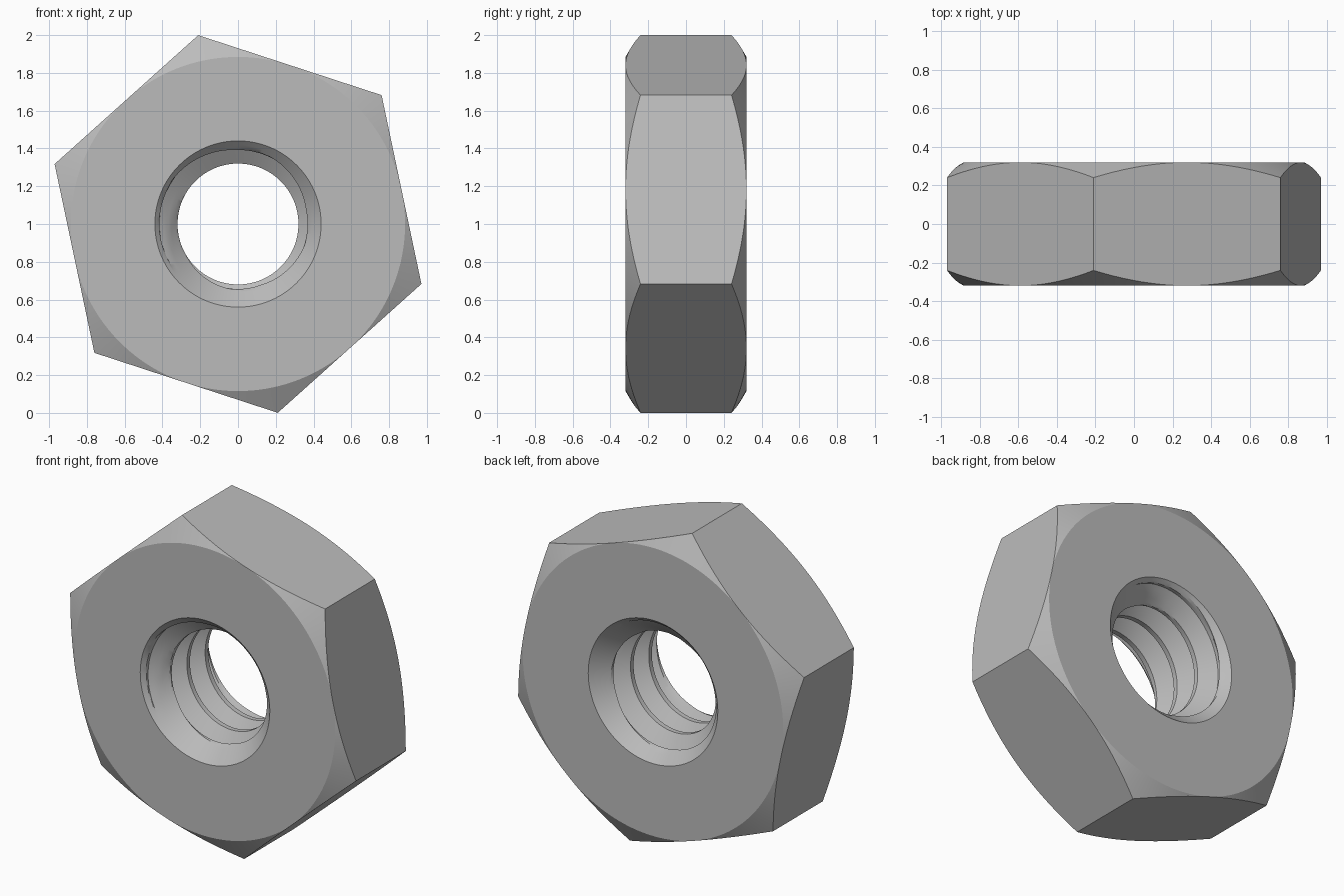
import bpy, bmesh, math

if "Cube" in bpy.data.objects:
    bpy.data.objects.remove(bpy.data.objects["Cube"], do_unlink=True)

# Main dimensions
HALF = 0.32                      # half thickness
CORNER = 1.0215                  # centre to hexagon corner
FLAT = CORNER * math.cos(math.pi / 6)
START = math.radians(101.9)      # direction of the first corner
MINOR, MAJOR, PITCH = 0.32, 0.416, 0.177
MOUTH = 0.44                     # countersink radius at the face
COLS, SUB, TURNS = 144, 4, 4


def thread_period():
    """Offset and radius along one pitch, from crest through root to crest."""
    crest, root = 0.015, 0.011
    keys = [(-crest, MINOR), (crest, MINOR),
            (PITCH / 2 - root, MAJOR), (PITCH / 2 + root, MAJOR),
            (PITCH - crest, MINOR)]
    points = []
    for (y0, r0), (y1, r1) in zip(keys, keys[1:]):
        for i in range(SUB):
            t = i / SUB
            points.append((y0 + (y1 - y0) * t, r0 + (r1 - r0) * t))
    return points


PERIOD = thread_period()


def section(angle):
    """Closed (radius, y) section of the nut at one angle about its axis."""
    points = []
    # Threaded bore, widened by a 45 degree countersink at both ends
    shift = -0.20 - PITCH * (angle - math.pi) / math.tau
    for turn in range(-TURNS, TURNS + 1):
        for offset, radius in PERIOD:
            y = max(-HALF, min(HALF, shift + turn * PITCH + offset))
            sink = MOUTH - (HALF - abs(y))
            r = MOUTH if abs(y) == HALF else max(radius, sink)
            points.append((min(r, MOUTH), y))
    # Flat ring, conical corner chamfer and hexagon side
    side = (angle - START) % (math.pi / 3) - math.pi / 6
    outer = FLAT / math.cos(side)
    edge = HALF - (outer - FLAT) * math.tan(math.pi / 6)
    points += [(FLAT, HALF), (outer, edge), (outer, -edge), (FLAT, -HALF)]
    return points


# Nut body
bm = bmesh.new()
columns = []
for j in range(COLS + 1):
    a = START + math.tau * j / COLS
    columns.append([bm.verts.new((r * math.cos(a), y, 1 + r * math.sin(a)))
                    for r, y in section(a)])
for left, right in zip(columns, columns[1:]):
    for k in range(len(left)):
        n = (k + 1) % len(left)
        bm.faces.new((left[k], left[n], right[n], right[k]))
bmesh.ops.remove_doubles(bm, verts=bm.verts, dist=0.00005)
bmesh.ops.dissolve_degenerate(bm, edges=bm.edges, dist=0.00005)
bmesh.ops.recalc_face_normals(bm, faces=bm.faces)

mesh = bpy.data.meshes.new("hex_nut")
bm.to_mesh(mesh)
bm.free()
nut = bpy.data.objects.new("hex_nut", mesh)
bpy.context.collection.objects.link(nut)

# Plain grey metal
steel = bpy.data.materials.new("grey_steel")
steel.use_nodes = True
colour = (0.5, 0.5, 0.5, 1)
steel.diffuse_color = colour
steel.node_tree.nodes["Principled BSDF"].inputs["Base Color"].default_value = colour
mesh.materials.append(steel)

# Smooth cones and threads, crisp edges
bpy.ops.object.select_all(action="DESELECT")
nut.select_set(True)
bpy.context.view_layer.objects.active = nut
bpy.ops.object.shade_smooth_by_angle(angle=math.radians(20))
